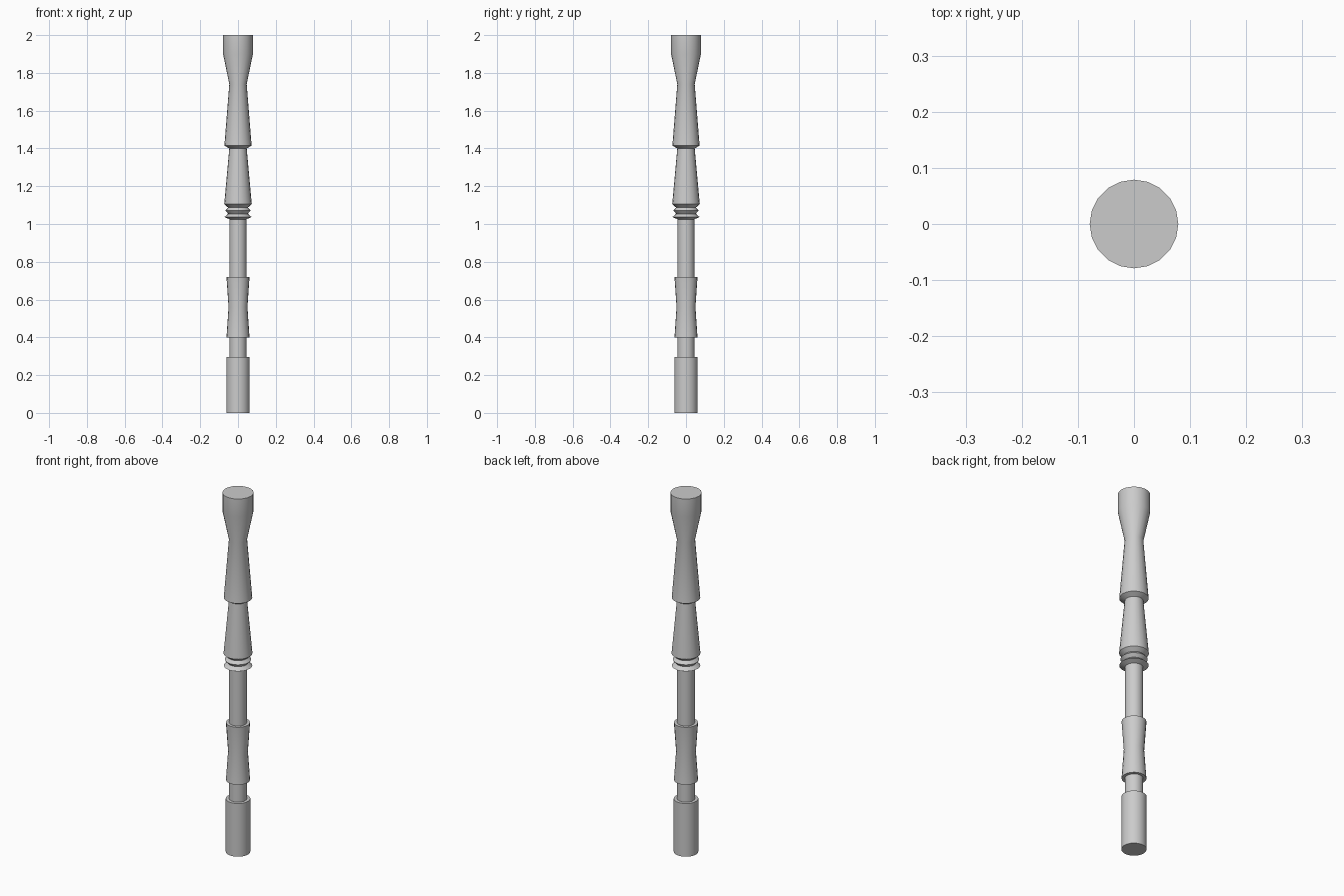
import bpy, bmesh
from math import cos, sin, tau, radians

if "Cube" in bpy.data.objects:
    bpy.data.objects.remove(bpy.data.objects["Cube"])

SIDES = 20

def lathe(name, profile):
    """Turn a (radius, height) profile around z and close both ends."""
    bm = bmesh.new()
    rings = [[bm.verts.new((r * cos(tau * i / SIDES), r * sin(tau * i / SIDES), z))
              for i in range(SIDES)] for r, z in profile]
    for a, b in zip(rings, rings[1:]):
        for i in range(SIDES):
            j = (i + 1) % SIDES
            bm.faces.new((a[i], a[j], b[j], b[i]))
    bm.faces.new(rings[0][::-1])
    bm.faces.new(rings[-1])
    mesh = bpy.data.meshes.new(name)
    bm.to_mesh(mesh)
    bm.free()
    obj = bpy.data.objects.new(name, mesh)
    bpy.context.collection.objects.link(obj)
    bpy.ops.object.select_all(action='DESELECT')
    obj.select_set(True)
    bpy.context.view_layer.objects.active = obj
    bpy.ops.object.shade_smooth_by_angle(angle=radians(30))
    return obj

# Foot and lower neck
foot = [(0.062, 0), (0.062, 0.296), (0.045, 0.296), (0.045, 0.40)]
# Waisted sleeve
sleeve = [(0.061, 0.40), (0.05, 0.56), (0.061, 0.72)]
# Plain shaft
shaft = [(0.045, 0.72), (0.045, 1.025)]
# Stacked bead rings
beads = [(0.072, 1.037), (0.052, 1.054), (0.067, 1.071), (0.052, 1.087)]
# Two tapered sections
tapers = [(0.073, 1.105), (0.046, 1.40), (0.072, 1.415), (0.046, 1.74)]
# Flared head
head = [(0.079, 1.90), (0.079, 2.0)]

lathe("turned_post", foot + sleeve + shaft + beads + tapers + head)
